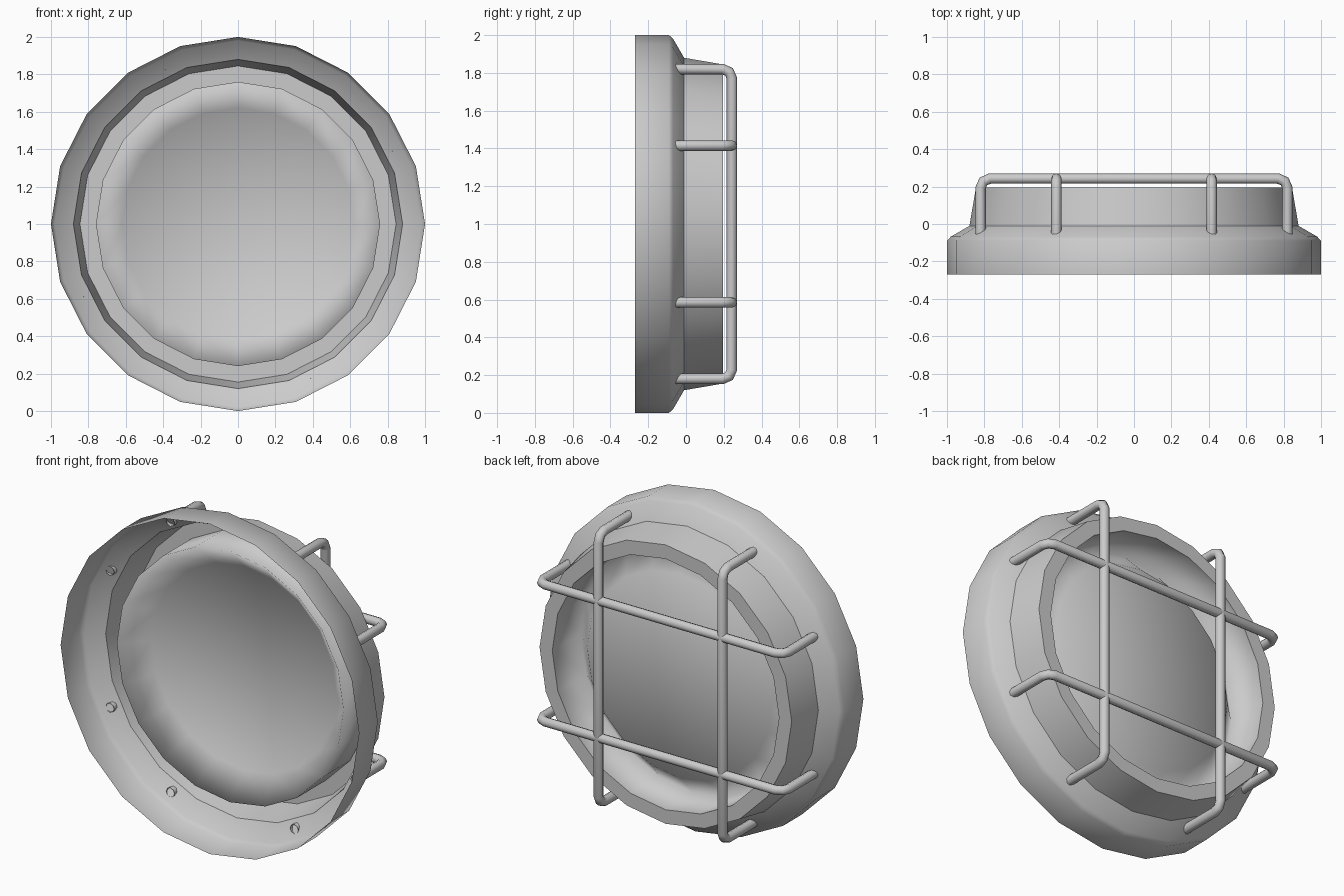
import bpy, bmesh, math

if "Cube" in bpy.data.objects:
    bpy.data.objects.remove(bpy.data.objects["Cube"])

SIDES = 20


def lathe(name, profile, angle):
    """Revolve (radius, y) points around the light's horizontal axis at z = 1."""
    bm = bmesh.new()
    rings = []
    for r, y in profile:
        if r == 0:
            rings.append([bm.verts.new((0, y, 1))] * SIDES)
        else:
            rings.append([bm.verts.new((r * math.sin(2 * math.pi * i / SIDES), y,
                                        1 + r * math.cos(2 * math.pi * i / SIDES)))
                          for i in range(SIDES)])
    for a, b in zip(rings, rings[1:]):
        for i in range(SIDES):
            j = (i + 1) % SIDES
            quad = list(dict.fromkeys((a[i], a[j], b[j], b[i])))
            bm.faces.new(quad)
    bmesh.ops.recalc_face_normals(bm, faces=bm.faces)
    mesh = bpy.data.meshes.new(name)
    bm.to_mesh(mesh)
    bm.free()
    finish(name, mesh, angle)


def finish(name, mesh, angle):
    obj = bpy.data.objects.new(name, mesh)
    bpy.context.collection.objects.link(obj)
    bpy.ops.object.select_all(action='DESELECT')
    obj.select_set(True)
    bpy.context.view_layer.objects.active = obj
    bpy.ops.object.shade_smooth_by_angle(angle=math.radians(angle))


def guard_bar(name, offset, upright):
    """Bent wire: two legs joined by a straight span, with rounded corners."""
    leg, span, bend = 0.82, 0.243, 0.05
    half = [(leg, -0.055)]
    for k in range(3):
        t = math.pi / 2 * k / 2
        half.append((leg - bend + bend * math.cos(t), span - bend + bend * math.sin(t)))
    path = half + [(-a, y) for a, y in reversed(half)]
    curve = bpy.data.curves.new(name, 'CURVE')
    curve.dimensions = '3D'
    curve.bevel_depth = 0.028
    curve.bevel_resolution = 2
    spline = curve.splines.new('POLY')
    spline.points.add(len(path) - 1)
    for p, (a, y) in zip(spline.points, path):
        p.co = (offset, y, 1 + a, 1) if upright else (a, y, 1 + offset, 1)
    temp = bpy.data.objects.new(name + "_path", curve)
    bpy.context.collection.objects.link(temp)
    bpy.context.view_layer.update()
    mesh = bpy.data.meshes.new_from_object(
        temp.evaluated_get(bpy.context.evaluated_depsgraph_get()))
    bpy.data.objects.remove(temp)
    finish(name, mesh, 70)


# Open-fronted housing shell with sloped shoulder and flat rim
lathe("housing", [(1, -0.27), (1, -0.09), (0.98, -0.068), (0.88, -0.01),
                  (0.845, 0.195), (0.76, 0.195)], 50)

# Lens: sleeve folded inwards at the front, rising to a flat centre panel
lathe("lens", [(0.76, 0.195), (0.76, -0.075), (0.62, 0.06), (0, 0.06)], 180)

# Wire guard: two upright and two level bars
for label, off in (("a", -0.415), ("b", 0.415)):
    guard_bar("guard_upright_" + label, off, True)
    guard_bar("guard_level_" + label, off, False)
